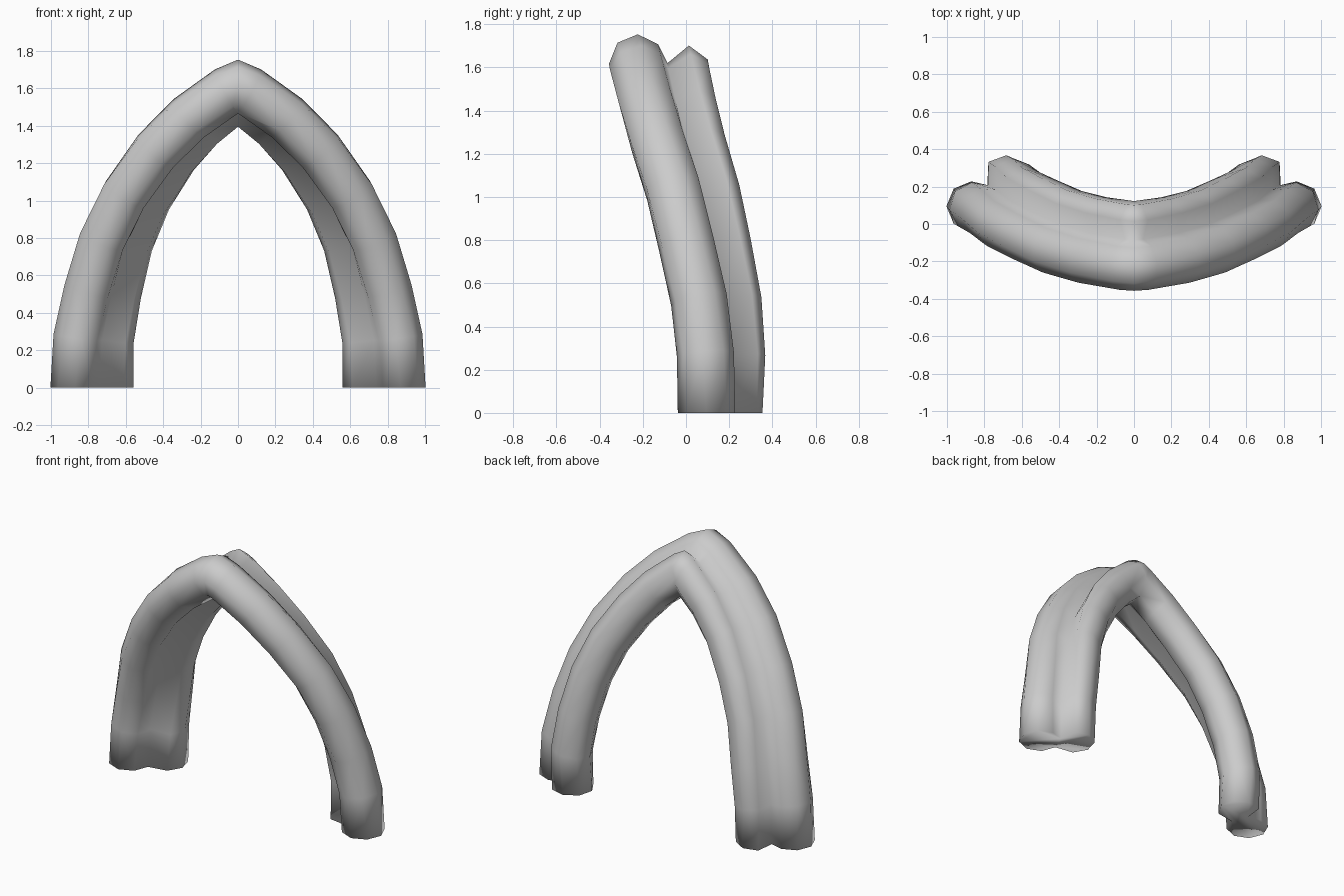
import bpy, bmesh
from math import cos, sin, radians
from mathutils import Vector

cube = bpy.data.objects.get("Cube")
if cube:
    bpy.data.objects.remove(cube, do_unlink=True)

# Plain stone grey
stone = bpy.data.materials.new("stone_grey")
stone.use_nodes = True
grey = (0.6, 0.6, 0.6, 1)
stone.diffuse_color = grey
stone.node_tree.nodes["Principled BSDF"].inputs["Base Color"].default_value = grey

# Path of the main lobe, from the foot to just past the centre plane
PATH = [Vector(p) for p in (
    (0.87, 0.095, 0), (0.855, 0.09, 0.27), (0.80, 0.06, 0.523),
    (0.723, 0.0, 0.787), (0.605, -0.06, 1.033), (0.44, -0.135, 1.264),
    (0.264, -0.185, 1.44), (0.06, -0.22, 1.585), (-0.16, -0.235, 1.677))]
RADIUS = 0.133
TWIST = -40 / 7          # degrees per ring


def polar(radius, degrees):
    return Vector((radius * cos(radians(degrees)), radius * sin(radians(degrees))))


# Two-lobed section: x points outward from the arch, y to the back
rear = polar(0.22, 144.5)
section = [polar(RADIUS, a) for a in range(-135, 91, 45)]
section.append(polar(0.139, 128))
section += [rear + polar(RADIUS, a) for a in range(53, 234, 45)]
section.append(polar(0.13, 180))

# Sweep the twisting section along the path
bm = bmesh.new()
rings = []
for i, centre in enumerate(PATH):
    if i == 0:
        tangent = Vector((0, 0, 1))
    else:
        after = PATH[min(i + 1, len(PATH) - 1)]
        tangent = (after - PATH[i - 1]).normalized()
    outward = Vector((0, 1, 0)).cross(tangent).normalized()
    back = tangent.cross(outward)
    turn = radians(TWIST * i)
    ring = []
    for p in section:
        u = p.x * cos(turn) - p.y * sin(turn)
        v = p.x * sin(turn) + p.y * cos(turn)
        ring.append(bm.verts.new(centre + outward * u + back * v))
    rings.append(ring)
for low, high in zip(rings, rings[1:]):
    for j in range(len(section)):
        k = (j + 1) % len(section)
        bm.faces.new((low[j], low[k], high[k], high[j]))
bm.faces.new(rings[0][::-1])

# Cut at the centre plane, where the two legs meet in a point
bmesh.ops.bisect_plane(bm, geom=bm.verts[:] + bm.edges[:] + bm.faces[:],
                       plane_co=(0, 0, 0), plane_no=(1, 0, 0), clear_inner=True)
bmesh.ops.recalc_face_normals(bm, faces=bm.faces)
for face in bm.faces:
    face.smooth = True

mesh = bpy.data.meshes.new("pointed_arch")
bm.to_mesh(mesh)
bm.free()
mesh.materials.append(stone)
arch = bpy.data.objects.new("pointed_arch", mesh)
bpy.context.collection.objects.link(arch)

# Opposite leg
mirror = arch.modifiers.new("mirror", 'MIRROR')
mirror.use_clip = True
mirror.merge_threshold = 0.002
